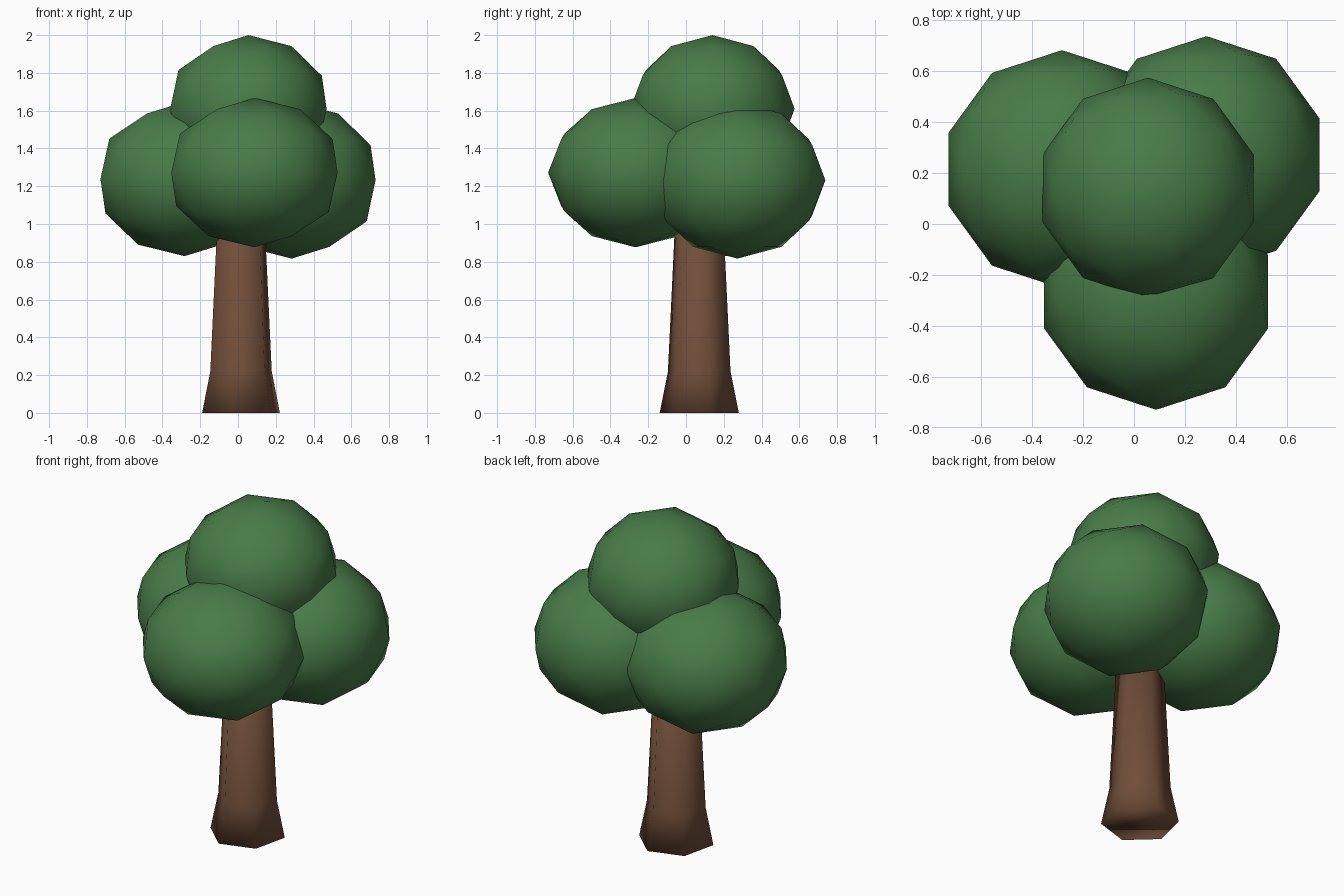
import bpy, bmesh, math
from mathutils import Matrix

if "Cube" in bpy.data.objects:
    bpy.data.objects.remove(bpy.data.objects["Cube"])


def material(name, colour):
    mat = bpy.data.materials.new(name)
    mat.diffuse_color = (*colour, 1)
    mat.use_nodes = True
    mat.node_tree.nodes["Principled BSDF"].inputs["Base Color"].default_value = mat.diffuse_color
    return mat


def add_object(name, bm, mat):
    bmesh.ops.recalc_face_normals(bm, faces=bm.faces)
    for f in bm.faces:
        f.smooth = True
    mesh = bpy.data.meshes.new(name)
    bm.to_mesh(mesh)
    bm.free()
    mesh.materials.append(mat)
    obj = bpy.data.objects.new(name, mesh)
    bpy.context.collection.objects.link(obj)
    return obj


leaf_green = material("leaf_green", (0.065, 0.2, 0.065))
bark_brown = material("bark_brown", (0.162, 0.075, 0.04))

# Trunk: six-sided, flared at the foot, (height, radius) rings
SIDES, TURN = 6, math.radians(17)
bm = bmesh.new()
rings = []
for z, r in [(0, 0.215), (0.22, 0.17), (1.2, 0.122)]:
    angles = [TURN + math.tau * i / SIDES for i in range(SIDES)]
    rings.append([bm.verts.new((0.016 + r * math.cos(a), 0.07 + r * math.sin(a), z))
                  for a in angles])
for low, high in zip(rings, rings[1:]):
    for i in range(SIDES):
        j = (i + 1) % SIDES
        bm.faces.new((low[i], low[j], high[j], high[i]))
bm.faces.new(rings[0][::-1])
bm.faces.new(rings[-1])
add_object("trunk", bm, bark_brown)

# Foliage: four slightly flattened icospheres (centre, radius, half height)
clumps = {
    "foliage_left": ((-0.283, 0.215, 1.238), 0.468, 0.408),
    "foliage_right": ((0.285, 0.272, 1.232), 0.466, 0.415),
    "foliage_front": ((0.087, -0.267, 1.272), 0.463, 0.395),
    "foliage_top": ((0.055, 0.14, 1.61), 0.435, 0.39),
}
for name, (centre, r, h) in clumps.items():
    bm = bmesh.new()
    bmesh.ops.create_icosphere(bm, subdivisions=2, radius=1,
                               matrix=Matrix.Translation(centre) @ Matrix.Diagonal((r, r, h, 1)))
    add_object(name, bm, leaf_green)
